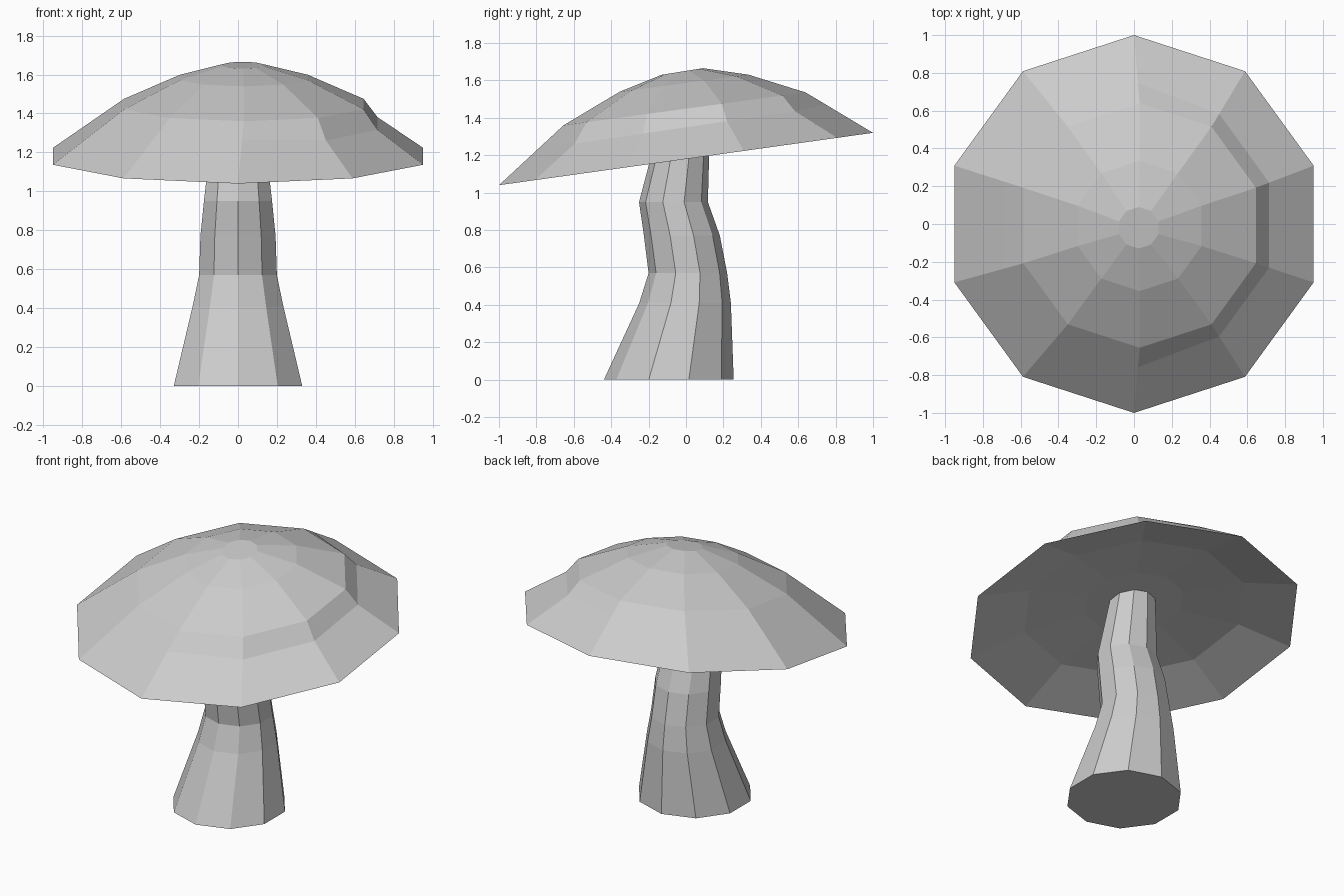
import bpy, bmesh, math

cube = bpy.data.objects.get("Cube")
if cube:
    bpy.data.objects.remove(cube)

SIDES = 10

grey = bpy.data.materials.new("plain grey")
grey.use_nodes = True
colour = (0.6, 0.6, 0.6, 1)
grey.diffuse_color = colour
grey.node_tree.nodes["Principled BSDF"].inputs["Base Color"].default_value = colour


def ring(cx, cy, z, radius, slope=0.0):
    """Ten points, the first at the back, going clockwise from above."""
    points = []
    for i in range(SIDES):
        a = math.pi / 2 - i * math.tau / SIDES
        dy = radius * math.sin(a)
        points.append((cx + radius * math.cos(a), cy + dy, z + slope * dy))
    return points


def loft(name, rings):
    """Skin a stack of rings and close both ends."""
    bm = bmesh.new()
    loops = [[bm.verts.new(p) for p in r] for r in rings]
    for low, high in zip(loops, loops[1:]):
        for i in range(SIDES):
            j = (i + 1) % SIDES
            bm.faces.new((low[i], low[j], high[j], high[i]))
    bm.faces.new(loops[0])
    bm.faces.new(loops[-1])
    bmesh.ops.recalc_face_normals(bm, faces=bm.faces)
    mesh = bpy.data.meshes.new(name)
    bm.to_mesh(mesh)
    bm.free()
    mesh.materials.append(grey)
    obj = bpy.data.objects.new(name, mesh)
    bpy.context.collection.objects.link(obj)
    return obj


# Bent stem: height, centre y, radius
STEM = [(0, -0.092, 0.347), (0.41, -0.005, 0.245), (0.57, 0.01, 0.21),
        (0.77, -0.022, 0.203), (0.95, -0.067, 0.184), (1.17, -0.035, 0.158),
        (1.36, -0.01, 0.135)]
loft("stem", [ring(0, y, z, r) for z, y, r in STEM])

# Tilted cap: shallow hollow underside, rim, then the dome
TILT = 0.14
hollow = [ring(0, 0, 1.31, 0.3, TILT), ring(0, 0, 1.275, 0.67, TILT)]
rim = ring(0, 0, 1.18, 1.0, TILT)
shoulder = ring(0.03, -0.008, 1.448, 0.647, 0.136)
upper = ring(0.03, -0.01, 1.585, 0.345, 0.132)
crown = ring(0.025, -0.02, 1.648, 0.11, 0.16)

# Dented band under the shoulder on the left side, level with the slope elsewhere
band = []
for i, (s, r) in enumerate(zip(shoulder, rim)):
    out, down = (0.23, 0.37) if 0 < i < SIDES // 2 else (0.3, 0.3)
    band.append((s[0] + out * (r[0] - s[0]), s[1] + out * (r[1] - s[1]),
                 s[2] + down * (r[2] - s[2])))

loft("cap", hollow + [rim, band, shoulder, upper, crown])
